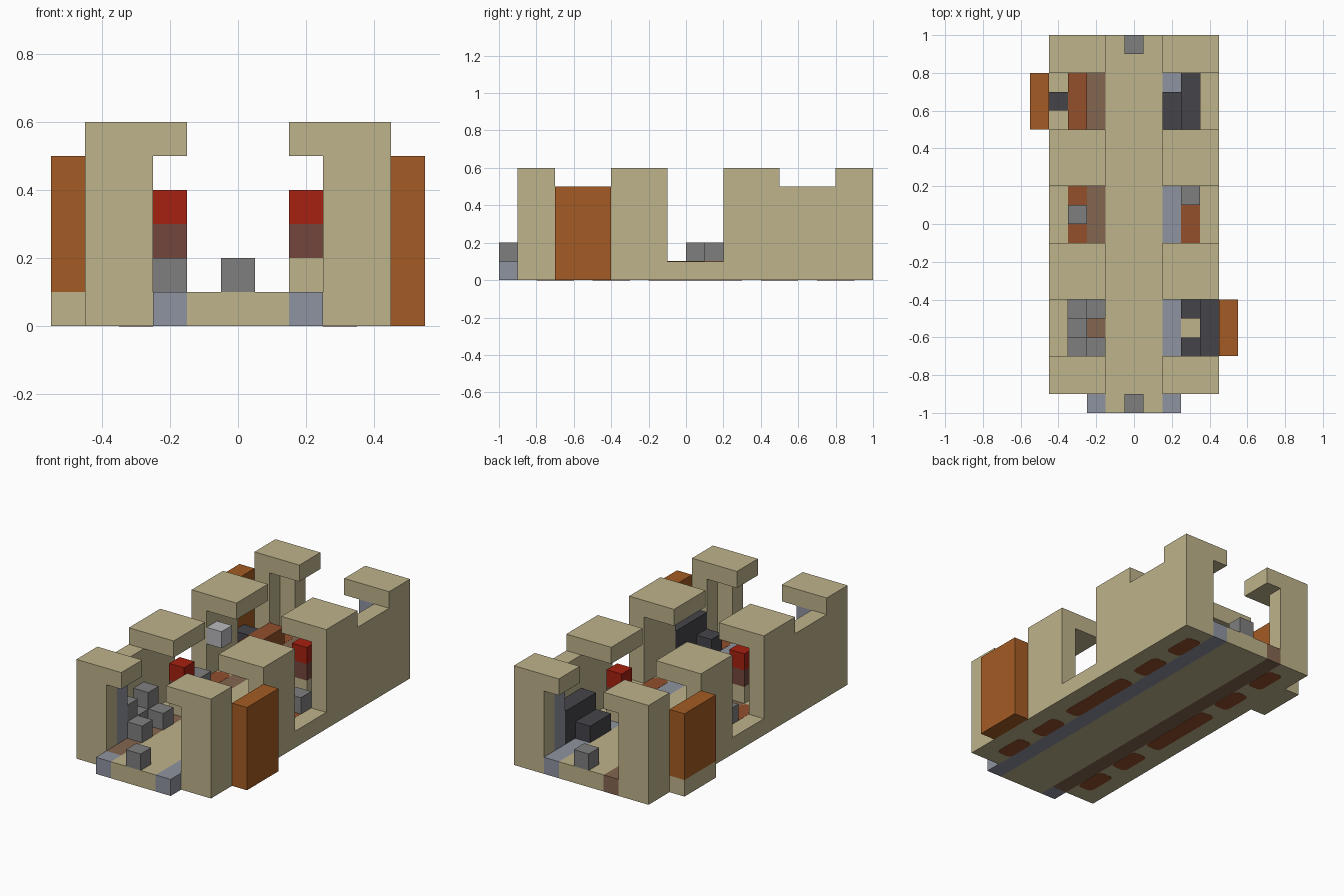
import bpy
import bmesh

cube = bpy.data.objects.get("Cube")
if cube:
    bpy.data.objects.remove(cube)


def material(name, r, g, b):
    """Make a flat material from a display colour."""
    col = [((c / 255 + 0.055) / 1.055) ** 2.4 for c in (r, g, b)] + [1]
    m = bpy.data.materials.new(name)
    m.use_nodes = True
    m.diffuse_color = col
    bsdf = m.node_tree.nodes["Principled BSDF"]
    bsdf.inputs["Base Color"].default_value = col
    bsdf.inputs["Roughness"].default_value = 0.9
    return m


beige = material("beige", 190, 179, 139)
orange = material("burnt orange", 164, 91, 35)
red = material("red", 166, 33, 16)
maroon = material("maroon", 115, 70, 60)
grey = material("grey", 127, 127, 127)
charcoal = material("charcoal", 69, 68, 73)
blue = material("blue grey", 143, 148, 160)
brown = material("brown", 132, 102, 80)
rust = material("rust", 147, 80, 44)
silver = material("silver", 185, 185, 188)


def box(name, mat, x, y, z, bevel=0):
    """Box from (low, high) ranges on each axis; bevel rounds upright edges."""
    bm = bmesh.new()
    bmesh.ops.create_cube(bm, size=1)
    for v in bm.verts:
        for i, (lo, hi) in enumerate((x, y, z)):
            v.co[i] = lo if v.co[i] < 0 else hi
    if bevel:
        upright = [e for e in bm.edges
                   if abs(e.verts[0].co.z - e.verts[1].co.z) > 0.05]
        bmesh.ops.bevel(bm, geom=upright, offset=bevel, segments=2,
                        profile=0.5, affect='EDGES')
    me = bpy.data.meshes.new(name)
    bm.to_mesh(me)
    bm.free()
    me.materials.append(mat)
    ob = bpy.data.objects.new(name, me)
    bpy.context.collection.objects.link(ob)
    return ob


def side(s, lo, hi):
    """Mirror an x range to the left (s=1) or right (s=-1) side."""
    return (lo, hi) if s > 0 else (-hi, -lo)


FLOOR = (0, 0.1)
ROOF = (0.5, 0.6)
WALL = (0.1, 0.5)
SEAT = (0.1, 0.2)
BACK = (0.1, 0.3)

# Floor: centre aisle, coloured strips, outer bands
box("aisle_floor", beige, (-0.15, 0.15), (-1, 1), FLOOR)
box("left_strip", blue, (0.15, 0.25), (-1, 1), FLOOR)
box("right_strip", brown, (-0.25, -0.15), (-0.9, 1), FLOOR)
box("right_strip_end", blue, (-0.25, -0.15), (-1, -0.9), FLOOR)

segments = [(-0.9, -0.7), (-0.4, -0.1), (0.2, 0.5), (0.8, 1)]
rugs = [(-0.8, -0.6), (-0.5, -0.3), (-0.2, 0.3), (0.4, 0.6), (0.7, 0.9)]

for s, tag in ((1, "left"), (-1, "right")):
    box(tag + "_floor", beige, side(s, 0.25, 0.45), (-0.9, 1), FLOOR)
    for y in rugs:
        box(tag + "_floor_panel", rust, side(s, 0.25, 0.35), y,
            (-0.001, 0.101), 0.025)
    # Roofs and outer walls of the four arches
    for y in segments:
        box(tag + "_roof", beige, side(s, 0.15, 0.45), y, ROOF)
        box(tag + "_outer_wall", beige, side(s, 0.35, 0.45), y, WALL)
    # Thick end walls
    for name, y in (("front", (-0.9, -0.8)), ("back", (0.9, 1))):
        box(tag + "_" + name + "_wall", beige, side(s, 0.25, 0.35), y, WALL)

# Low wall closing one bay on each side
box("left_low_wall", beige, (0.35, 0.45), (0.5, 0.8), WALL)
box("right_low_wall", beige, (-0.45, -0.35), (-0.7, -0.4), WALL)

# Protruding side panels
box("left_side_panel", orange, (0.45, 0.55), (-0.7, -0.4), (0, 0.5))
box("right_side_panel", orange, (-0.55, -0.45), (0.5, 0.8), WALL)
box("right_side_ledge", beige, (-0.55, -0.45), (0.5, 0.8), FLOOR)

# Corner cabinets
box("back_cabinet", blue, (0.25, 0.35), (0.8, 0.9), WALL)
box("front_cabinet", blue, (-0.35, -0.25), (-0.8, -0.7), WALL)

# Small blocks at both ends of the aisle and by the doors
box("front_block", grey, (-0.05, 0.05), (-1, -0.9), SEAT)
box("back_block", grey, (-0.05, 0.05), (0.9, 1), SEAT)
box("left_door_block", grey, (0.25, 0.35), (0.1, 0.2), SEAT)
box("right_door_block", grey, (-0.35, -0.25), (0, 0.1), SEAT)
box("wall_unit", silver, (-0.35, -0.25), (0.2, 0.3), (0.3, 0.4))

# Grey chairs with a table between
for y in ((-0.7, -0.6), (-0.5, -0.4)):
    box("chair_back", grey, (-0.35, -0.25), y, BACK)
    box("chair_seat", grey, (-0.25, -0.15), y, SEAT)
box("chair_table", grey, (-0.35, -0.25), (-0.6, -0.5), SEAT)

# Dark sofas
box("front_sofa_back", charcoal, (0.35, 0.45), (-0.7, -0.4), BACK)
for y in ((-0.7, -0.6), (-0.5, -0.4)):
    box("front_sofa_arm", charcoal, (0.25, 0.35), y, SEAT)
box("back_sofa_back", charcoal, (0.25, 0.35), (0.5, 0.8), BACK)
box("back_sofa_seat", charcoal, (0.15, 0.25), (0.5, 0.7), SEAT)

# Bench and stool by the right panel
box("bench", rust, (-0.35, -0.25), (0.5, 0.8), SEAT)
box("stool", charcoal, (-0.45, -0.35), (0.6, 0.7), SEAT)

# Stacked posts under the middle roofs
for s, y in ((1, (0.3, 0.4)), (-1, (-0.3, -0.2))):
    x = side(s, 0.15, 0.25)
    box("post_base", beige, x, y, SEAT)
    box("post_middle", maroon, x, y, (0.2, 0.3))
    box("post_top", red, x, y, (0.3, 0.4))
